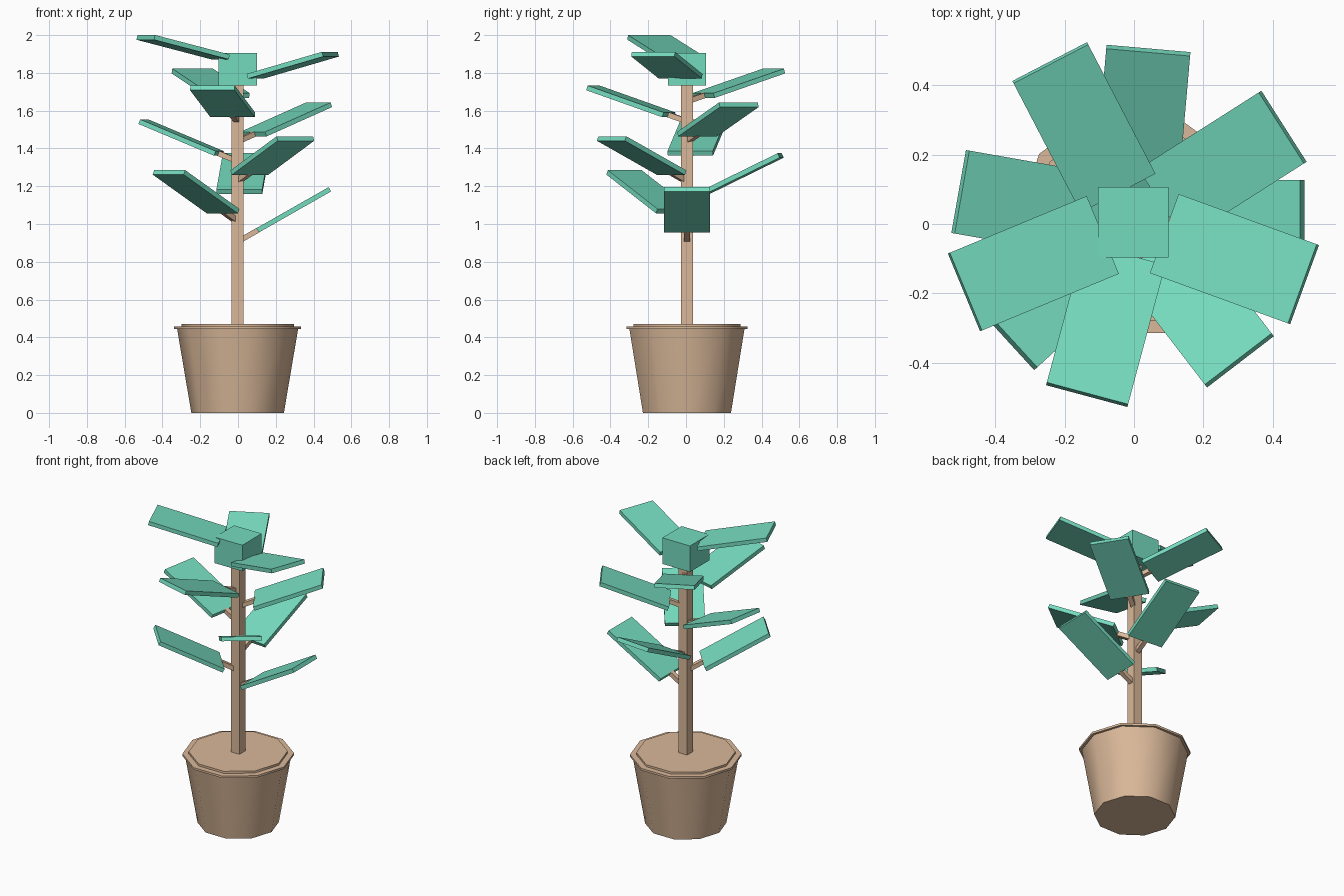
import bpy, bmesh, math
from mathutils import Matrix, Vector

if "Cube" in bpy.data.objects:
    bpy.data.objects.remove(bpy.data.objects["Cube"])

CX, CY = -0.002, 0.005   # plant axis


def material(name, rgb):
    m = bpy.data.materials.new(name)
    m.diffuse_color = (*rgb, 1)
    m.use_nodes = True
    m.node_tree.nodes["Principled BSDF"].inputs["Base Color"].default_value = m.diffuse_color
    return m


BROWN = material("warm_brown", (0.70, 0.48, 0.32))
GREEN = material("mint_green", (0.178, 0.708, 0.515))


def make_object(name, bm, mat, smooth=False):
    bmesh.ops.recalc_face_normals(bm, faces=bm.faces)
    me = bpy.data.meshes.new(name)
    bm.to_mesh(me)
    bm.free()
    me.materials.append(mat)
    ob = bpy.data.objects.new(name, me)
    bpy.context.collection.objects.link(ob)
    if smooth:
        bpy.context.view_layer.objects.active = ob
        ob.select_set(True)
        bpy.ops.object.shade_smooth_by_angle(angle=math.radians(40))
        ob.select_set(False)
    return ob


def box(name, size, matrix, mat):
    bm = bmesh.new()
    bmesh.ops.create_cube(bm, size=1, matrix=matrix @ Matrix.Diagonal((*size, 1)))
    return make_object(name, bm, mat)


def lathe(name, profile, mat, sides=10):
    # profile is (radius, z) from bottom to top, capped at both ends
    bm = bmesh.new()
    rings = [[bm.verts.new((CX + r * math.cos(2 * math.pi * k / sides),
                            CY + r * math.sin(2 * math.pi * k / sides), z))
              for k in range(sides)] for r, z in profile]
    for a, b in zip(rings, rings[1:]):
        for k in range(sides):
            n = (k + 1) % sides
            bm.faces.new((a[k], a[n], b[n], b[k]))
    bm.faces.new(rings[0])
    bm.faces.new(rings[-1])
    return make_object(name, bm, mat, smooth=True)


# Pot with rim and soil
lathe("pot", [(0.245, 0), (0.32, 0.443), (0.336, 0.443), (0.336, 0.457),
              (0.298, 0.457), (0.298, 0.471)], BROWN)

# Trunk and crown block
box("trunk", (0.063, 0.063, 1.28), Matrix.Translation((CX, CY, 1.10)), BROWN)
box("crown", (0.203, 0.203, 0.173), Matrix.Translation((CX, CY, 1.819)), GREEN)

# Leaves spiral up the trunk by the golden angle, flattening towards the top
LEAF_LEN = 0.44
for i in range(10):
    turn = Matrix.Rotation(math.radians(-137.5 * i), 4, 'Z')
    tilt = math.radians(29.6 - 1.78 * i)
    centre = Vector((CX, CY, 1.075 + 0.0957 * i)) + turn @ Vector((0.297 + 0.0017 * i, 0, 0))
    frame = Matrix.Translation(centre) @ turn @ Matrix.Rotation(-tilt, 4, 'Y')
    box(f"leaf_{i + 1}", (LEAF_LEN, 0.243, 0.026), frame, GREEN)
    # Twig from the trunk to the inner edge of the leaf
    start = -(0.297 + 0.0017 * i) / math.cos(tilt)
    end = -LEAF_LEN / 2 + 0.005
    twig = frame @ Matrix.Translation(((start + end) / 2, 0, 0))
    box(f"twig_{i + 1}", (end - start, 0.03, 0.028), twig, BROWN)
